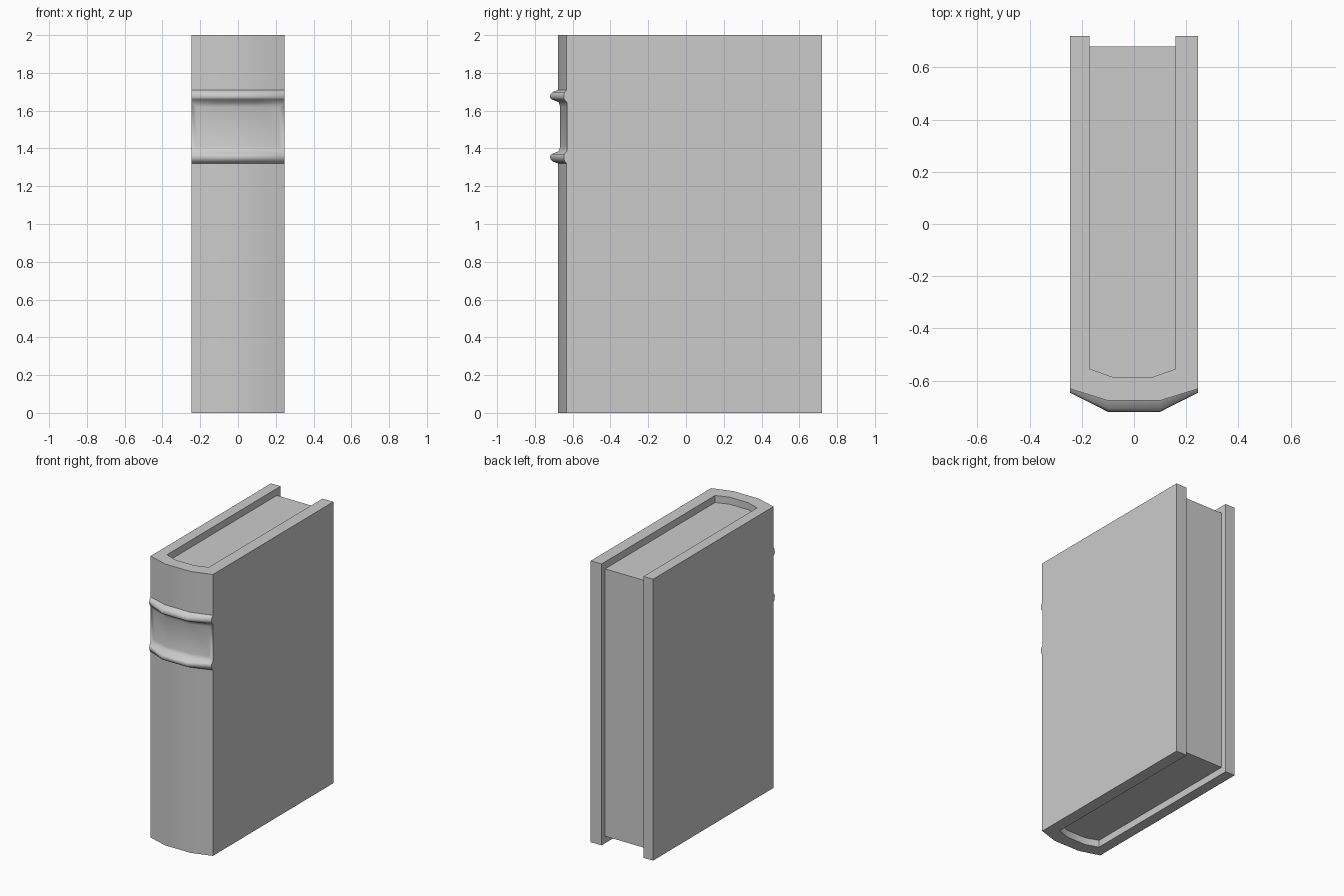
import bpy, bmesh

if "Cube" in bpy.data.objects:
    bpy.data.objects.remove(bpy.data.objects["Cube"])

# Page outline / inner face of the cover, rounded towards the spine
INNER = [(-.17, -.555), (-.08, -.587), (.07, -.587), (.16, -.555)]


def loft(name, rings):
    """Skin a stack of closed outlines, capped at both ends."""
    bm = bmesh.new()
    loops = [[bm.verts.new(p) for p in ring] for ring in rings]
    n = len(loops[0])
    bands = []
    for lo, hi in zip(loops, loops[1:]):
        bands.append([bm.faces.new((lo[i], lo[(i + 1) % n], hi[(i + 1) % n], hi[i]))
                      for i in range(n)])
    bm.faces.new(loops[0])
    bm.faces.new(loops[-1])
    bmesh.ops.recalc_face_normals(bm, faces=bm.faces)
    return bm, bands


def finish(name, bm):
    mesh = bpy.data.meshes.new(name)
    bm.to_mesh(mesh)
    bm.free()
    ob = bpy.data.objects.new(name, mesh)
    bpy.context.collection.objects.link(ob)
    return ob


def cover_ring(z, push):
    """U-shaped cover section; push moves the spine outwards."""
    edge, mid = -.632 - push * .35, -.677 - push
    outer = [(.245, .72), (.245, -.61), (.245, edge), (.1, mid),
             (-.1, mid), (-.245, edge), (-.245, -.61), (-.245, .72)]
    return [(x, y, z) for x, y in outer + [(-.17, .72)] + INNER + [(.16, .72)]]


# Cover with two raised spine bands and the label field between them
half_ridge = [(1.32, 0), (1.332, .03), (1.345, .041), (1.36, .043),
              (1.37, .035), (1.385, -.003)]
levels = [(0, 0)] + half_ridge + [(3.03 - z, p) for z, p in reversed(half_ridge)] + [(2, 0)]
bm, bands = loft("cover", [cover_ring(z, p) for z, p in levels])

# Sunken label panel on the spine
label = bands[len(half_ridge)][2:5]
bmesh.ops.inset_region(bm, faces=label, thickness=.025, depth=-.008, use_even_offset=True)
cover = finish("cover", bm)

# Page block, set back from the cover edges
page_outline = INNER + [(.16, .68), (-.17, .68)]
bm, _ = loft("pages", [[(x, y, z) for x, y in page_outline] for z in (.05, 1.95)])
finish("pages", bm)

bpy.ops.object.select_all(action='DESELECT')
cover.select_set(True)
bpy.context.view_layer.objects.active = cover
bpy.ops.object.shade_smooth_by_angle(angle=.9)
